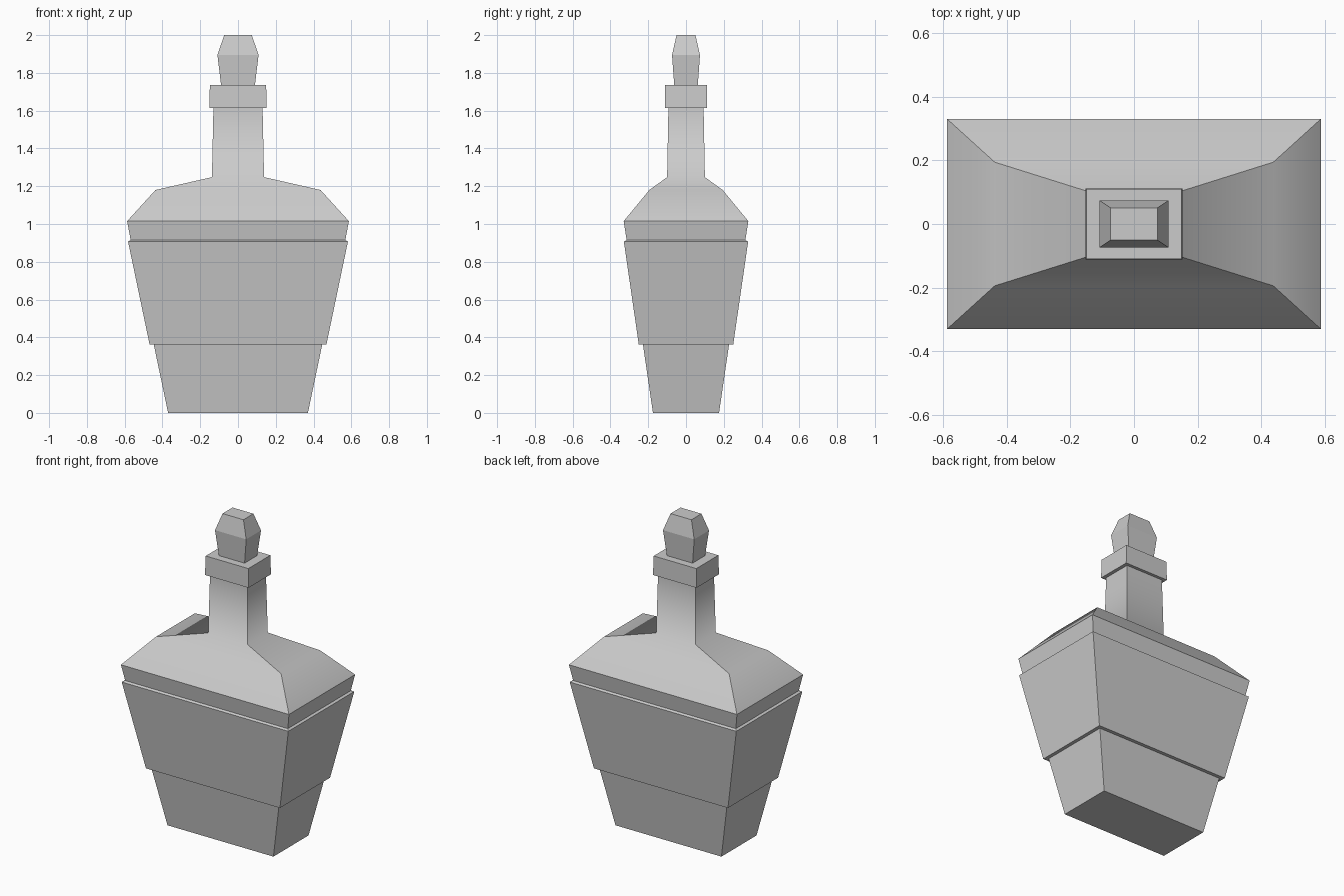
import bpy, bmesh

if "Cube" in bpy.data.objects:
    bpy.data.objects.remove(bpy.data.objects["Cube"])


def loft(name, rings, smooth=()):
    """Stack rectangular rings (half x, half y, z) into a closed solid.
    Horizontal edges of the ring indices in smooth are shaded smooth."""
    bm = bmesh.new()
    loops = [[bm.verts.new((sx * hx, sy * hy, z))
              for sx, sy in ((-1, -1), (1, -1), (1, 1), (-1, 1))]
             for hx, hy, z in rings]
    bm.faces.new(loops[0][::-1])
    bm.faces.new(loops[-1])
    for a, b in zip(loops, loops[1:]):
        for i in range(4):
            j = (i + 1) % 4
            bm.faces.new((a[i], a[j], b[j], b[i]))
    soft = [set(loops[k]) for k in smooth]
    for e in bm.edges:
        e.smooth = any(set(e.verts) <= s for s in soft)
    for f in bm.faces:
        f.smooth = bool(smooth)
    mesh = bpy.data.meshes.new(name)
    bm.to_mesh(mesh)
    bm.free()
    obj = bpy.data.objects.new(name, mesh)
    bpy.context.collection.objects.link(obj)
    return obj


# Tapered bottle: foot, stepped belly, recessed band, shoulders and neck
loft("bottle_body", [
    (0.37, 0.175, 0.0),
    (0.446, 0.228, 0.362),
    (0.468, 0.25, 0.362),
    (0.582, 0.329, 0.907),
    (0.568, 0.314, 0.914),
    (0.587, 0.33, 1.015),
    (0.437, 0.194, 1.18),
    (0.138, 0.1, 1.248),
    (0.13, 0.093, 1.62),
], smooth=(6, 7))

# Square lip around the neck opening
loft("neck_collar", [(0.152, 0.112, 1.615), (0.149, 0.11, 1.735)])

# Faceted stopper
loft("stopper", [
    (0.089, 0.062, 1.73),
    (0.109, 0.074, 1.895),
    (0.073, 0.05, 2.0),
])
